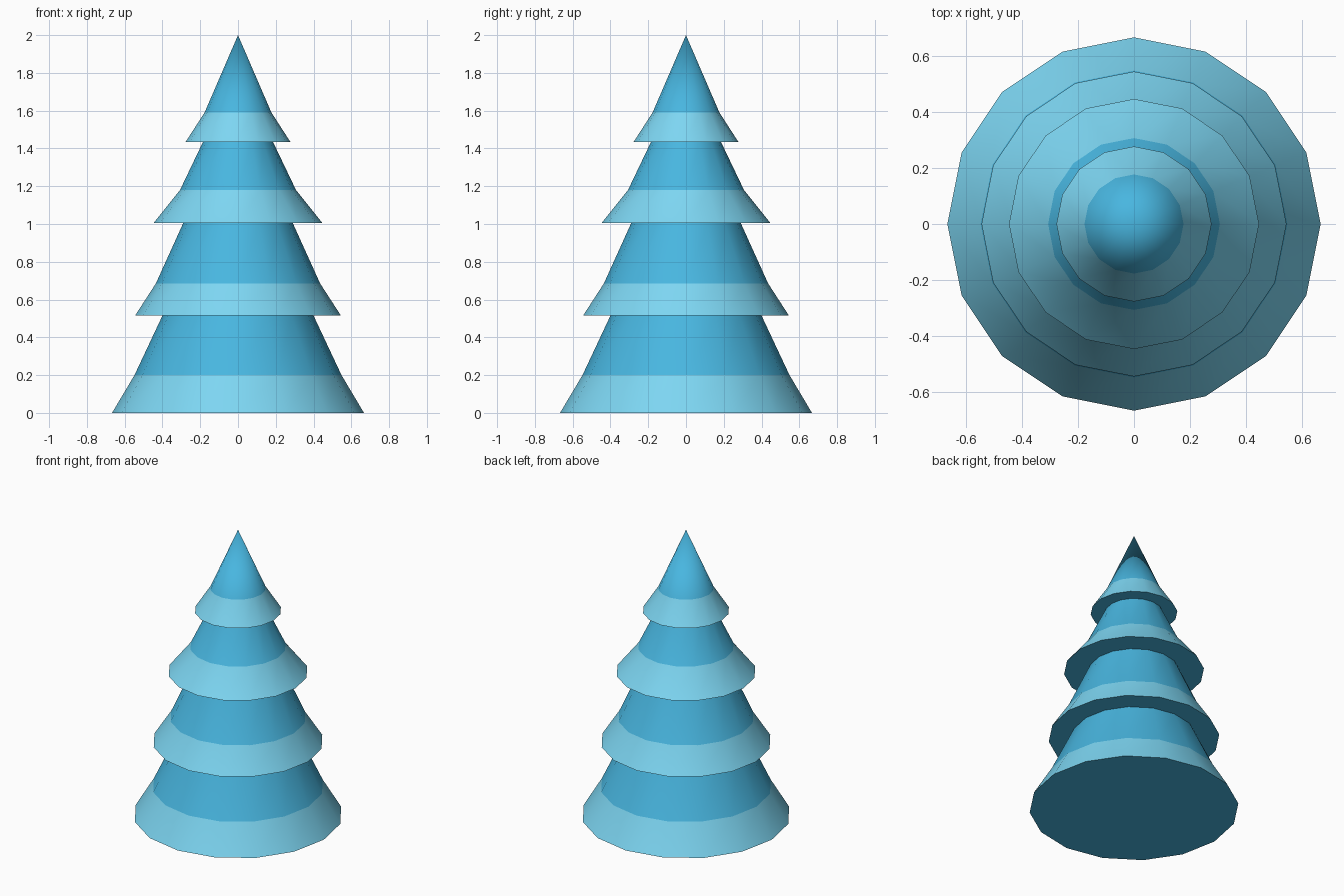
import bpy, bmesh
from math import cos, sin, pi, radians

if "Cube" in bpy.data.objects:
    bpy.data.objects.remove(bpy.data.objects["Cube"])

SIDES = 16


def material(name, colour):
    m = bpy.data.materials.new(name)
    m.diffuse_color = (*colour, 1)
    m.use_nodes = True
    m.node_tree.nodes["Principled BSDF"].inputs["Base Color"].default_value = m.diffuse_color
    return m


needles = material("needles", (0.065, 0.468, 0.745))
frost = material("frost", (0.205, 0.672, 0.89))


def lathe(name, profile, slots):
    """Spin (radius, z) points around z; one material slot per profile segment."""
    bm = bmesh.new()
    rings = []
    for r, z in profile:
        if r == 0:
            rings.append([bm.verts.new((0, 0, z))] * SIDES)
        else:
            rings.append([bm.verts.new((r * cos(2 * pi * i / SIDES), r * sin(2 * pi * i / SIDES), z))
                          for i in range(SIDES)])
    for lower, upper, slot in zip(rings, rings[1:], slots):
        for i in range(SIDES):
            j = (i + 1) % SIDES
            corners = dict.fromkeys((lower[i], lower[j], upper[j], upper[i]))
            bm.faces.new(list(corners)).material_index = slot
    mesh = bpy.data.meshes.new(name)
    bm.to_mesh(mesh)
    bm.free()
    mesh.materials.append(needles)
    mesh.materials.append(frost)
    ob = bpy.data.objects.new(name, mesh)
    bpy.context.collection.objects.link(ob)
    bpy.ops.object.select_all(action='DESELECT')
    ob.select_set(True)
    bpy.context.view_layer.objects.active = ob
    bpy.ops.object.shade_smooth_by_angle(angle=radians(30))


# Tiers: underside inner radius, rim, top of the frosted skirt, neck
tiers = [
    ("bottom_tier", 0, (0.667, 0), (0.548, 0.20), (0.40, 0.515)),
    ("lower_middle_tier", 0.40, (0.545, 0.515), (0.435, 0.685), (0.29, 1.005)),
    ("upper_middle_tier", 0.29, (0.447, 1.005), (0.307, 1.18), (0.185, 1.435)),
    ("top_tier", 0.185, (0.277, 1.435), (0.177, 1.59), (0, 2.0)),
]
for name, inner, rim, skirt_top, neck in tiers:
    lathe(name, [(inner, rim[1]), rim, skirt_top, neck], (0, 1, 0))
